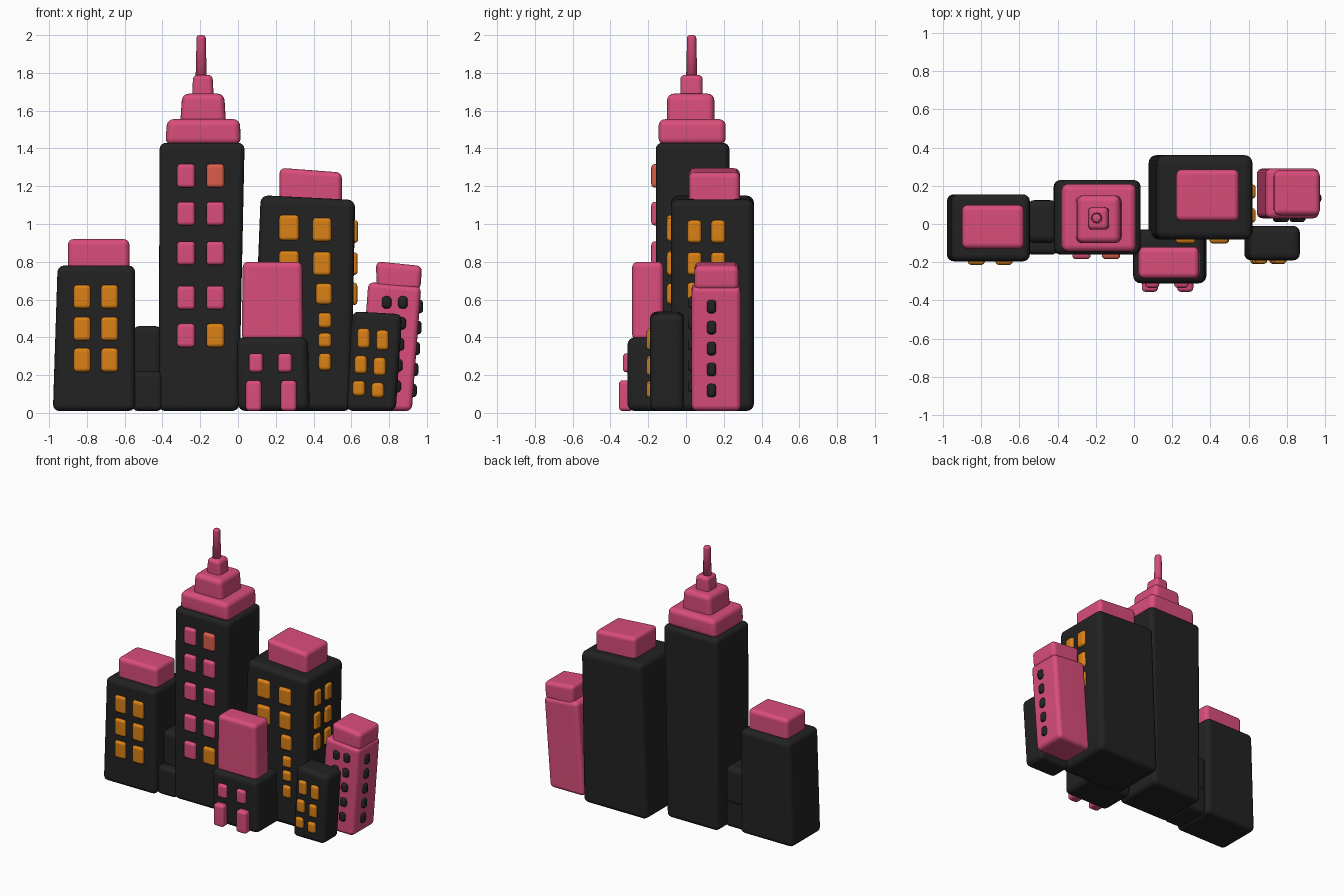
import bpy
import bmesh
from mathutils import Vector

cube = bpy.data.objects.get("Cube")
if cube:
    bpy.data.objects.remove(cube, do_unlink=True)


def material(name, rgb):
    m = bpy.data.materials.new(name)
    m.use_nodes = True
    colour = (*rgb, 1)
    m.diffuse_color = colour
    bsdf = m.node_tree.nodes["Principled BSDF"]
    bsdf.inputs["Base Color"].default_value = colour
    bsdf.inputs["Roughness"].default_value = 0.7
    return m


black = material("charcoal", (0.016, 0.016, 0.016))
pink = material("pink", (0.7, 0.075, 0.2))
orange = material("amber", (0.7, 0.22, 0.008))
coral = material("coral", (0.7, 0.11, 0.07))


def finish(bm, name, mat):
    mesh = bpy.data.meshes.new(name)
    bm.to_mesh(mesh)
    bm.free()
    mesh.materials.append(mat)
    mesh.shade_smooth()
    ob = bpy.data.objects.new(name, mesh)
    bpy.context.collection.objects.link(ob)
    ob.modifiers.new("soft_normals", "WEIGHTED_NORMAL").keep_sharp = True
    return ob


def block(name, mat, xs, ys, zs, top_xs=None, round_by=0.03, slope=0):
    """Rounded box; top_xs leans or tapers it, slope lowers the +x end of its top."""
    bm = bmesh.new()
    bmesh.ops.create_cube(bm, size=1)
    top_xs = top_xs or xs
    for v in bm.verts:
        right, back, up = (c > 0 for c in v.co)
        x = (top_xs if up else xs)[right]
        z = zs[up] + (slope * (0.5 - right) if up else 0)
        v.co = Vector((x, ys[back], z))
    bmesh.ops.bevel(bm, geom=bm.edges[:], offset=round_by, segments=4,
                    profile=0.5, affect='EDGES')
    return finish(bm, name, mat)


def window(name, mat, x, y, z, w, h, side=False):
    """Puffy pane centred on a front wall, or on a left (+x) wall."""
    depth = 0.022
    dx, dy = (depth, w / 2) if side else (w / 2, depth)
    block(name, mat, (x - dx, x + dx), (y - dy, y + dy),
          (z - h / 2, z + h / 2), round_by=0.019)


# Right building
block("right_building", black, (-0.98, -0.545), (-0.195, 0.155), (0.01, 0.78), (-0.955, -0.545), 0.035)
block("right_building_roof", pink, (-0.9, -0.575), (-0.13, 0.1), (0.74, 0.92))
for x in (-0.825, -0.68):
    for z in (0.615, 0.445, 0.28):
        window("right_building_window", orange, x, -0.192, z, 0.09, 0.125)

# Low link between the right building and the tower
block("link_base", black, (-0.56, -0.4), (-0.16, 0.12), (0.01, 0.22))
block("link_top", black, (-0.56, -0.4), (-0.1, 0.125), (0.18, 0.46), round_by=0.04)

# Main tower with stepped crown
block("tower", black, (-0.42, 0.005), (-0.16, 0.23), (0.01, 1.43), (-0.415, 0.035), 0.035)
block("crown_lower", pink, (-0.385, 0.015), (-0.145, 0.21), (1.42, 1.555), (-0.375, 0.01), 0.035)
block("crown_middle", pink, (-0.307, -0.063), (-0.1, 0.15), (1.52, 1.69), (-0.295, -0.073), 0.035)
block("crown_upper", pink, (-0.243, -0.128), (-0.03, 0.088), (1.66, 1.79), (-0.238, -0.135), 0.025)
bm = bmesh.new()
bmesh.ops.create_cone(bm, cap_ends=True, segments=20, radius1=0.03, radius2=0.024, depth=0.25)
bmesh.ops.translate(bm, verts=bm.verts, vec=(-0.195, 0.03, 1.875))
tip = [e for e in bm.edges if all(v.co.z > 1.9 for v in e.verts)]
bmesh.ops.bevel(bm, geom=tip, offset=0.015, segments=4, profile=0.5, affect='EDGES')
finish(bm, "spire", pink)
for row, z in enumerate((1.255, 1.055, 0.845, 0.61, 0.41)):
    window("tower_window", pink, -0.275, -0.162, z, 0.095, 0.125)
    mat = {0: coral, 4: orange}.get(row, pink)
    window("tower_window", mat, -0.12, -0.162, z, 0.095, 0.125)

# Left rear building
block("rear_building", black, (0.075, 0.6), (-0.08, 0.36), (0.01, 1.14), (0.12, 0.62), 0.04, 0.025)
block("rear_building_roof", pink, (0.22, 0.55), (0.015, 0.285), (1.08, 1.285), slope=0.025)
for z in (0.98, 0.79):
    window("rear_building_window", orange, 0.27, -0.08, z, 0.105, 0.135)
for x, z, w, h in ((0.445, 0.97, 0.1, 0.125), (0.445, 0.79, 0.095, 0.125), (0.455, 0.63, 0.085, 0.11),
                   (0.46, 0.49, 0.07, 0.08), (0.46, 0.385, 0.07, 0.075), (0.46, 0.27, 0.065, 0.09)):
    window("rear_building_window", orange, x, -0.08, z, w, h)
for y in (-0.055 + 0.1, 0.17):
    for z in (0.96, 0.79, 0.63):
        window("rear_building_side_window", orange, 0.6 + 0.015 * z, y, z, 0.075, 0.12, True)

# Small front shop with a plain signboard block
block("shop", black, (0.0, 0.38), (-0.31, -0.03), (0.01, 0.4), (-0.005, 0.37), 0.04)
block("shop_sign", pink, (0.02, 0.345), (-0.285, -0.12), (0.385, 0.8), (0.025, 0.34))
for x in (0.095, 0.248):
    window("shop_window", pink, x, -0.312, 0.265, 0.075, 0.1)
for x in (0.083, 0.268):
    block("shop_door", pink, (x - 0.042, x + 0.042), (-0.355, -0.28), (0.01, 0.172), round_by=0.02)

# Low leaning building at the left front
block("left_front_building", black, (0.575, 0.835), (-0.19, -0.01), (0.01, 0.53), (0.605, 0.87), 0.035, 0.015)
for z, x, h in ((0.395, 0.665, 0.105), (0.255, 0.65, 0.095), (0.13, 0.64, 0.08)):
    for step in (0, 0.1):
        window("left_front_window", orange, x + step, -0.187, z - step / 10, 0.065, h)

# Leaning pink building at the far left
block("left_building", pink, (0.64, 0.92), (0.03, 0.29), (0.01, 0.68), (0.69, 0.97), 0.03, 0.025)
block("left_building_roof", pink, (0.735, 0.965), (0.045, 0.28), (0.65, 0.79), (0.73, 0.975), 0.03, 0.025)
for row in range(5):
    z = 0.585 - row * 0.111
    for x in (0.74, 0.826):
        window("left_building_window", black, x + 0.08 * z, 0.032, z, 0.05, 0.065)
    z -= 0.022
    window("left_building_side_window", black, 0.916 + 0.075 * z, 0.135, z, 0.05, 0.072, True)
